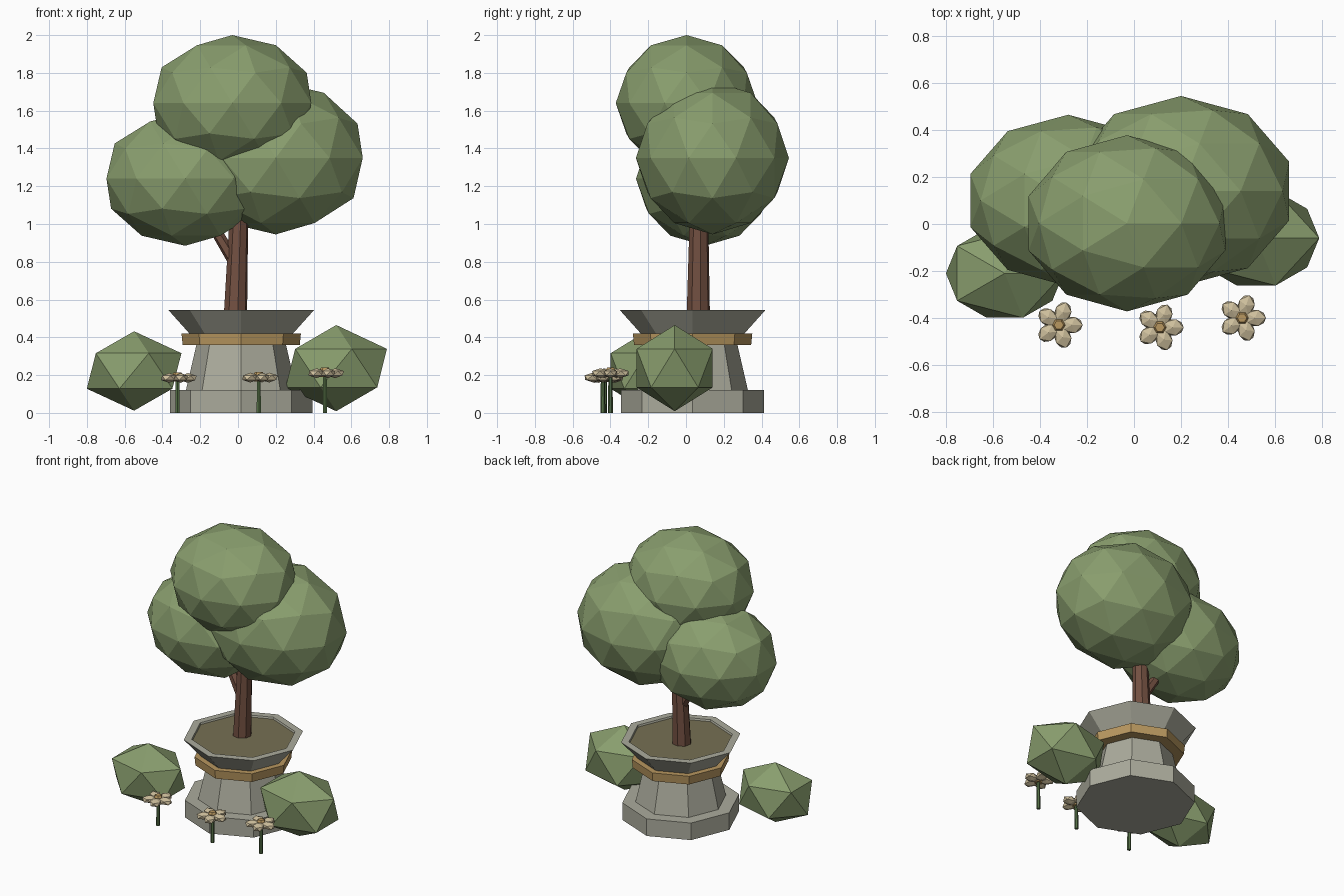
import bpy, bmesh, math
from mathutils import Vector

if "Cube" in bpy.data.objects:
    bpy.data.objects.remove(bpy.data.objects["Cube"])


def material(name, rgb):
    m = bpy.data.materials.new(name)
    m.diffuse_color = (*rgb, 1)
    m.use_nodes = True
    m.node_tree.nodes["Principled BSDF"].inputs["Base Color"].default_value = m.diffuse_color
    return m


LEAF = material("leaf green", (0.25, 0.34, 0.155))
STONE = material("grey stone", (0.41, 0.41, 0.335))
GOLD = material("ochre", (0.48, 0.31, 0.115))
SOIL = material("soil", (0.18, 0.16, 0.088))
BARK = material("bark brown", (0.17, 0.08, 0.053))
PETAL = material("cream petal", (0.61, 0.515, 0.33))
STEM = material("stem green", (0.09, 0.16, 0.06))


def finish(bm, name, mat, location=(0, 0, 0)):
    bmesh.ops.recalc_face_normals(bm, faces=bm.faces)
    me = bpy.data.meshes.new(name)
    bm.to_mesh(me)
    bm.free()
    me.materials.append(mat)
    ob = bpy.data.objects.new(name, me)
    ob.location = location
    bpy.context.collection.objects.link(ob)
    return ob


def blob(name, center, size, subdivisions, mat):
    """Faceted ellipsoid."""
    bm = bmesh.new()
    bmesh.ops.create_icosphere(bm, subdivisions=subdivisions, radius=1)
    bmesh.ops.scale(bm, vec=size, verts=bm.verts)
    return finish(bm, name, mat, center)


def lathe(name, profile, sides, mat, center):
    """Polygonal turned solid from (radius, z) points, capped at both ends."""
    bm = bmesh.new()
    rings = [[bm.verts.new((r * math.cos(2 * math.pi * i / sides),
                            r * math.sin(2 * math.pi * i / sides), z))
              for i in range(sides)] for r, z in profile]
    for a, b in zip(rings, rings[1:]):
        for i in range(sides):
            j = (i + 1) % sides
            bm.faces.new((a[i], a[j], b[j], b[i]))
    bm.faces.new(rings[0])
    bm.faces.new(rings[-1])
    return finish(bm, name, mat, (*center, 0))


def limb(name, start, end, r1, r2, sides, mat):
    """Tapered rod between two points."""
    start, end = Vector(start), Vector(end)
    d = end - start
    bm = bmesh.new()
    bmesh.ops.create_cone(bm, cap_ends=True, segments=sides,
                          radius1=r1, radius2=r2, depth=d.length)
    bmesh.ops.rotate(bm, verts=bm.verts, cent=(0, 0, 0),
                     matrix=d.to_track_quat('Z', 'Y').to_matrix())
    return finish(bm, name, mat, (start + end) / 2)


# Octagonal planter
C = (0.017, 0.035)
lathe("planter_base", [(0.378, 0), (0.378, 0.12)], 8, STONE, C)
lathe("planter_column", [(0.295, 0.11), (0.235, 0.37)], 8, STONE, C)
lathe("planter_band", [(0.31, 0.36), (0.316, 0.42)], 8, GOLD, C)
lathe("planter_rim", [(0.265, 0.41), (0.386, 0.545), (0.335, 0.545), (0.32, 0.50)],
      8, STONE, C)
lathe("soil", [(0.32, 0.505), (0.331, 0.533)], 8, SOIL, C)

# Trunk and side branch
limb("trunk", (-0.014, 0.065, 0.50), (0.012, 0.07, 1.25), 0.063, 0.045, 8, BARK)
limb("branch", (0.0, 0.065, 0.77), (-0.2, 0.10, 1.10), 0.035, 0.025, 6, BARK)

# Canopy
blob("canopy_top", (-0.03, 0.003, 1.64), (0.44, 0.375, 0.36), 2, LEAF)
blob("canopy_right", (0.2, 0.14, 1.35), (0.484, 0.405, 0.405), 2, LEAF)
blob("canopy_left", (-0.28, 0.10, 1.24), (0.438, 0.365, 0.355), 2, LEAF)

# Bushes
blob("bush_left", (-0.55, -0.21, 0.222), (0.28, 0.222, 0.21), 1, LEAF)
blob("bush_right", (0.52, -0.06, 0.237), (0.30, 0.237, 0.228), 1, LEAF)

# Flowers: stem, five petals, centre
for n, (x, y, z) in enumerate([(-0.32, -0.43, 0.185), (0.11, -0.44, 0.187),
                               (0.46, -0.40, 0.21)], 1):
    limb(f"flower_stem_{n}", (x, y, 0), (x, y, z), 0.013, 0.011, 6, STEM)
    for k in range(5):
        a = 2 * math.pi * k / 5
        petal = blob(f"flower_petal_{n}_{k + 1}",
                     (x + 0.055 * math.cos(a), y + 0.055 * math.sin(a), z),
                     (0.052, 0.04, 0.026), 1, PETAL)
        petal.rotation_euler.z = a
    lathe(f"flower_center_{n}", [(0.026, z - 0.02), (0.028, z + 0.018), (0.02, z + 0.03)],
          6, GOLD, (x, y))
